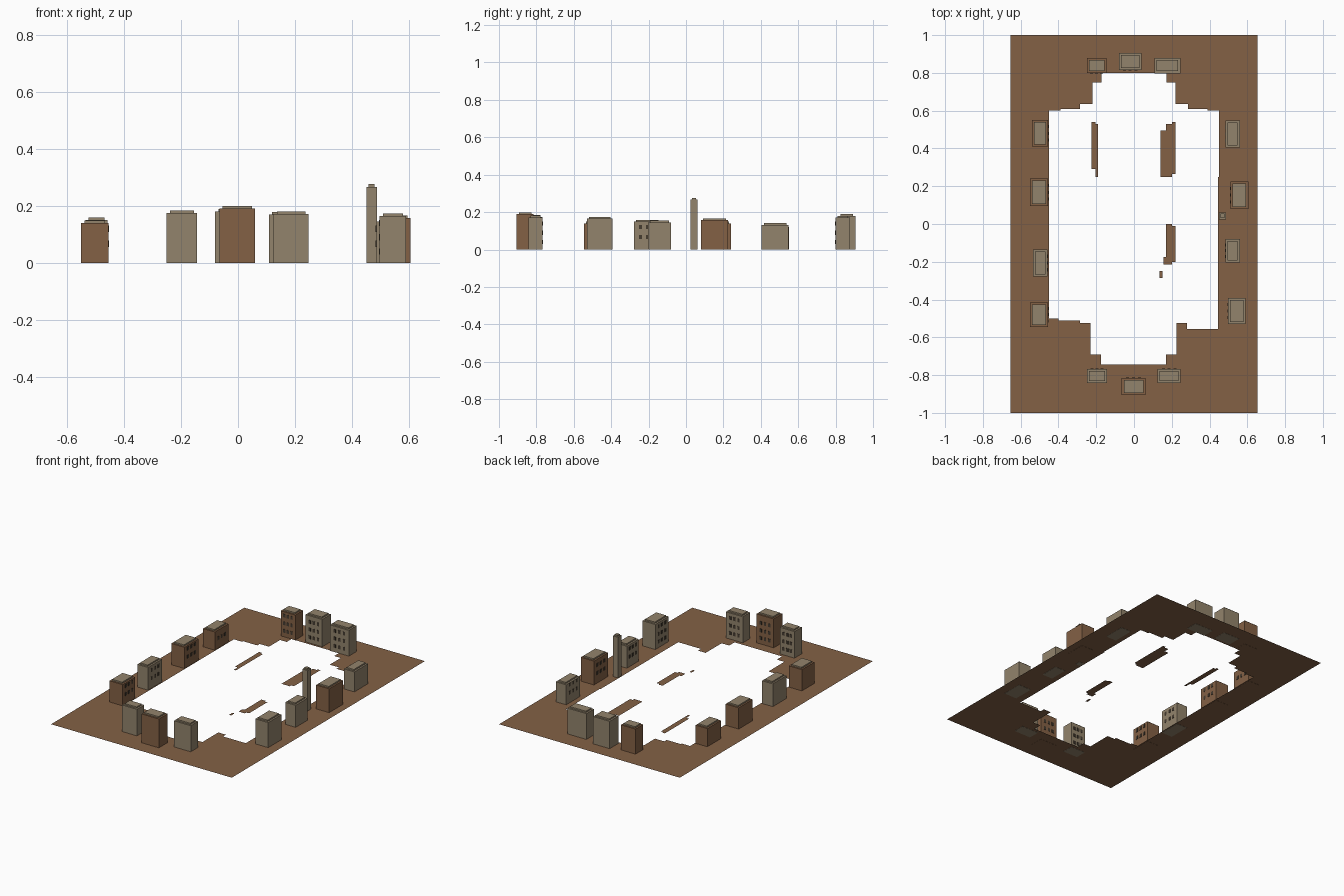
import bpy
import bmesh

cube = bpy.data.objects.get("Cube")
if cube:
    bpy.data.objects.remove(cube, do_unlink=True)


def material(name, colour):
    mat = bpy.data.materials.new(name)
    mat.use_nodes = True
    mat.diffuse_color = (*colour, 1)
    mat.node_tree.nodes["Principled BSDF"].inputs["Base Color"].default_value = (*colour, 1)
    return mat


BROWN = material("earth brown", (0.23, 0.12, 0.06))
TAN = material("stone tan", (0.29, 0.23, 0.15))
DARK = material("window dark", (0.06, 0.045, 0.03))
GROUND_Z = 0.001


def finish(name, bm, mat):
    mesh = bpy.data.meshes.new(name)
    bm.to_mesh(mesh)
    bm.free()
    mesh.materials.append(mat)
    obj = bpy.data.objects.new(name, mesh)
    bpy.context.collection.objects.link(obj)
    return obj


def add_box(bm, x0, x1, y0, y1, z0, z1):
    verts = bmesh.ops.create_cube(bm, size=1)["verts"]
    for v in verts:
        v.co.x = x1 if v.co.x > 0 else x0
        v.co.y = y1 if v.co.y > 0 else y0
        v.co.z = z1 if v.co.z > 0 else z0


def add_loop(bm, points):
    verts = [bm.verts.new((x, y, GROUND_Z)) for x, y in points]
    return [bm.edges.new((a, b)) for a, b in zip(verts, verts[1:] + verts[:1])]


# Ground sheet with a stepped opening for the plaza
upper = [(0.45, 0.6), (0.39, 0.6), (0.39, 0.61), (0.287, 0.61), (0.287, 0.635),
         (0.22, 0.635), (0.22, 0.75), (0.172, 0.75), (0.172, 0.8)]
lower_right = [(0.17, -0.745), (0.17, -0.69), (0.225, -0.69), (0.225, -0.525),
               (0.28, -0.525), (0.28, -0.555), (0.445, -0.555), (0.445, 0.25), (0.45, 0.25)]
lower_left = [(-0.45, -0.5), (-0.4, -0.5), (-0.4, -0.51), (-0.285, -0.51), (-0.285, -0.525),
              (-0.23, -0.525), (-0.23, -0.69), (-0.175, -0.69), (-0.175, -0.745)]
opening = upper + [(-x, y) for x, y in reversed(upper)] + lower_left + lower_right
half_x = 0.655
bm = bmesh.new()
edges = add_loop(bm, [(-half_x, -1), (half_x, -1), (half_x, 1), (-half_x, 1)])
edges += add_loop(bm, opening)
bmesh.ops.triangle_fill(bm, edges=edges, use_beauty=True)
for face in bm.faces:
    face.normal_update()
    if face.normal.z < 0:
        face.normal_flip()
finish("ground", bm, BROWN)

# Ground strips left inside the plaza, as x and y ranges
strips = {
    "left_strip": [(-0.225, -0.205, 0.29, 0.54), (-0.205, -0.19, 0.25, 0.53)],
    "right_strip": [(0.14, 0.17, 0.25, 0.495), (0.17, 0.2, 0.25, 0.53), (0.2, 0.22, 0.265, 0.54)],
    "front_strip": [(0.155, 0.17, -0.215, -0.175), (0.17, 0.2, -0.215, 0), (0.2, 0.22, -0.2, -0.01)],
    "small_patch": [(0.135, 0.15, -0.285, -0.25)],
}
for name, rects in strips.items():
    bm = bmesh.new()
    for x0, x1, y0, y1 in rects:
        bm.faces.new([bm.verts.new((x, y, GROUND_Z))
                      for x, y in ((x0, y0), (x1, y0), (x1, y1), (x0, y1))])
    finish(name, bm, BROWN)


def add_windows(name, x0, x1, y0, y1, height, side):
    """Thin window plates on the wall that faces the plaza."""
    bm = bmesh.new()
    half_w, half_h, proud = 0.008, 0.011, 0.002
    rows = (0.04, 0.09, 0.14) if height > 0.164 else (0.067, 0.12)
    for col in (0.25, 0.5, 0.75):
        for z in rows:
            if z + half_h > height:
                continue
            zs = (z - half_h, z + half_h)
            if side in ("left", "right"):
                wall = x0 if side == "left" else x1
                c = y0 + (y1 - y0) * col
                add_box(bm, wall - proud, wall + proud, c - half_w, c + half_w, *zs)
            else:
                wall = y0 if side == "front" else y1
                c = x0 + (x1 - x0) * col
                add_box(bm, c - half_w, c + half_w, wall - proud, wall + proud, *zs)
    finish(name + "_windows", bm, DARK)


def building(name, mat, x0, x1, y0, y1, height, side=None):
    bm = bmesh.new()
    add_box(bm, x0, x1, y0, y1, 0, height)
    finish(name + "_walls", bm, mat)
    # Roof slab set in from the walls
    inset = min(0.011, (x1 - x0) * 0.2)
    bm = bmesh.new()
    add_box(bm, x0 + inset, x1 - inset, y0 + inset, y1 - inset, height - 0.001, height + 0.009)
    finish(name + "_roof", bm, TAN)
    if side:
        add_windows(name, x0, x1, y0, y1, height, side)


# West row, windows towards +x
building("west_house_a", BROWN, -0.54, -0.455, 0.41, 0.55, 0.12, "right")
building("west_house_b", BROWN, -0.55, -0.455, 0.095, 0.24, 0.14, "right")
building("west_house_c", TAN, -0.535, -0.457, -0.278, -0.135, 0.15, "right")
building("west_house_d", BROWN, -0.55, -0.455, -0.545, -0.415, 0.14, "right")

# East row, windows towards -x
building("east_house_a", TAN, 0.485, 0.56, 0.405, 0.548, 0.132, "left")
building("east_house_b", BROWN, 0.51, 0.605, 0.08, 0.225, 0.157, "left")
building("east_house_c", TAN, 0.485, 0.56, -0.203, -0.08, 0.145, "left")
building("east_house_d", TAN, 0.497, 0.59, -0.53, -0.392, 0.165, "left")
building("tower", TAN, 0.45, 0.487, 0.025, 0.062, 0.267)

# Back row, windows towards -y
building("back_house_a", BROWN, -0.25, -0.145, 0.8, 0.88, 0.165, "front")
building("back_house_b", TAN, -0.08, 0.04, 0.815, 0.905, 0.18, "front")
building("back_house_c", TAN, 0.108, 0.245, 0.798, 0.878, 0.17, "front")

# Front row, windows towards +y
building("front_house_a", TAN, -0.25, -0.143, -0.842, -0.767, 0.175, "back")
building("front_house_b", BROWN, -0.065, 0.06, -0.905, -0.815, 0.19, "back")
building("front_house_c", TAN, 0.125, 0.247, -0.842, -0.767, 0.172, "back")
